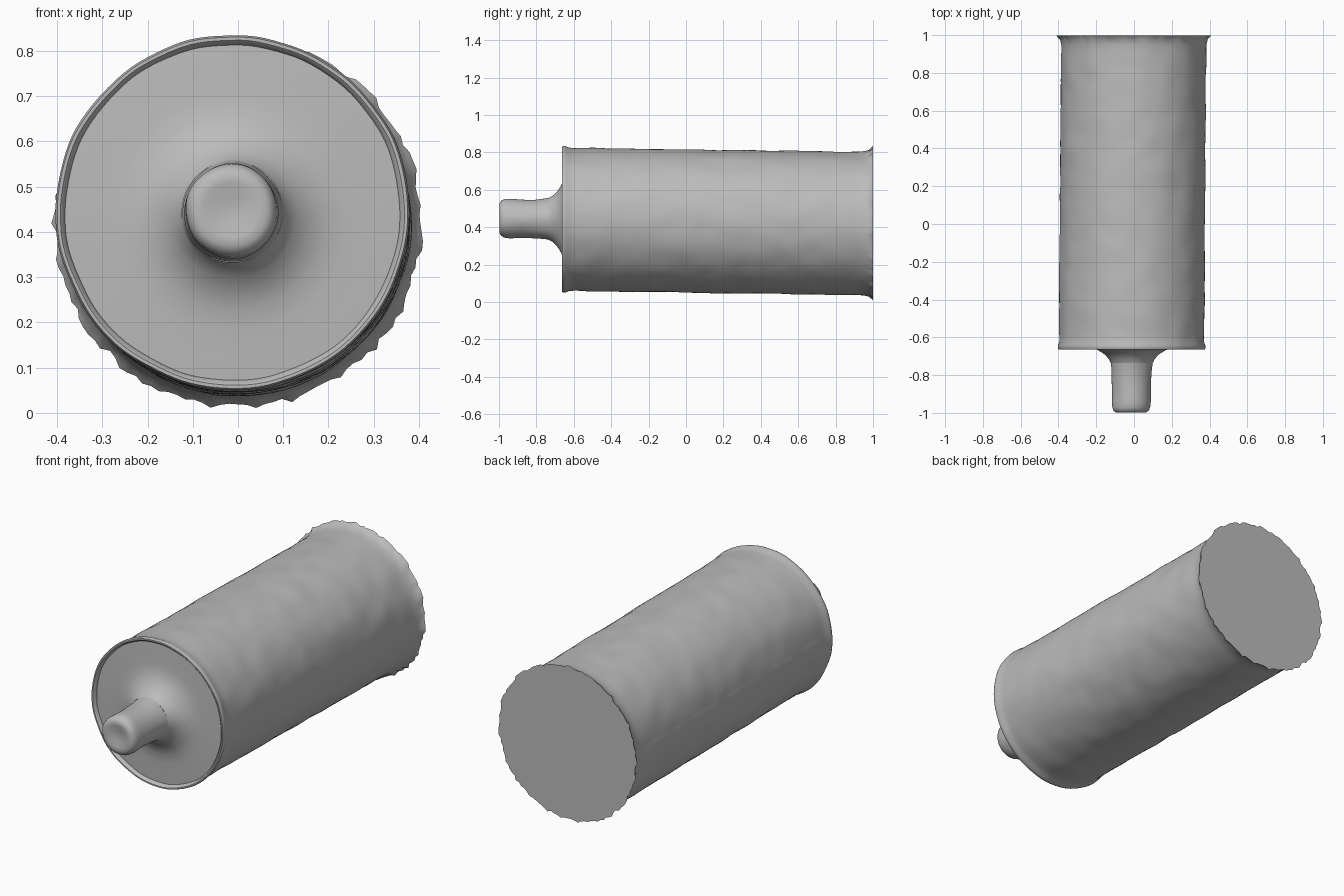
import bpy, bmesh, math, random
from mathutils import Vector, noise

random.seed(4)
cube = bpy.data.objects.get("Cube")
if cube:
    bpy.data.objects.remove(cube, do_unlink=True)

grey = bpy.data.materials.new("plain grey")
grey.use_nodes = True
COLOUR = (0.5, 0.5, 0.5, 1)
grey.diffuse_color = COLOUR
grey.node_tree.nodes["Principled BSDF"].inputs["Base Color"].default_value = COLOUR


def axis_at(y):
    """Centre line of the can, leaning slightly along its length."""
    t = (y + 0.66) / 1.66
    return Vector((-0.012 + 0.012 * t, y, 0.443 - 0.024 * t))


def lathe(name, profile, segs, rough, close_start=False, close_end=False, shape=None, angle=40):
    """Loft rings given as (y, radius) along the leaning axis."""
    bm = bmesh.new()
    rings = []
    for y, r in profile:
        ring = []
        for i in range(segs):
            a = math.tau * i / segs
            d = Vector((math.cos(a), 0, math.sin(a)))
            p = axis_at(y) + d * r
            bump = rough * noise.noise(p * 9)
            if shape:
                bump += shape(y, a)
            ring.append(bm.verts.new(p + d * bump))
        rings.append(ring)
    for lo, hi in zip(rings, rings[1:]):
        for i in range(segs):
            j = (i + 1) % segs
            bm.faces.new((lo[i], lo[j], hi[j], hi[i]))
    if close_start:
        bm.faces.new(rings[0])
    if close_end:
        bm.faces.new(rings[-1])
    bmesh.ops.recalc_face_normals(bm, faces=bm.faces[:])
    mesh = bpy.data.meshes.new(name)
    bm.to_mesh(mesh)
    bm.free()
    mesh.materials.append(grey)
    obj = bpy.data.objects.new(name, mesh)
    bpy.context.collection.objects.link(obj)
    bpy.ops.object.select_all(action='DESELECT')
    obj.select_set(True)
    bpy.context.view_layer.objects.active = obj
    bpy.ops.object.shade_smooth_by_angle(angle=math.radians(angle))
    return obj


SEGS = 128
ragged = [random.uniform(-0.007, 0.007) for _ in range(SEGS)]


def wall_shape(y, a):
    """Worn double seam on the side and a ragged edge on the back rim."""
    off = 0
    if -0.6 < y < 0.9:
        for seam in (math.pi - 0.03, math.pi + 0.09):
            wear = 0.5 + 0.5 * noise.noise(Vector((y * 14, seam * 9, 0)))
            off += 0.008 * wear * math.exp(-((a - seam) / 0.035) ** 2)
    if y > 0.98:
        off += ragged[round(a / math.tau * SEGS) % SEGS]
    return off


# Can wall with a rolled front rim and flared back rim, closed at the back
wall = [(-0.645, 0.370), (-0.657, 0.373), (-0.664, 0.380), (-0.664, 0.387),
        (-0.655, 0.391), (-0.642, 0.390), (-0.625, 0.384)]
wall += [(-0.6 + 1.52 * i / 60, 0.383) for i in range(61)]
wall += [(0.95, 0.385), (0.975, 0.391), (0.99, 0.400), (0.999, 0.407)]
lathe("can_body", wall, SEGS, 0.004, close_end=True, shape=wall_shape)

# Recessed front lid rising into the neck flare
lid = [(-0.645, 0.371), (-0.648, 0.32), (-0.650, 0.26), (-0.655, 0.215),
       (-0.668, 0.180), (-0.690, 0.145), (-0.715, 0.122), (-0.735, 0.112)]
lathe("front_lid", lid, 96, 0.004)

# Stubby nozzle with a rounded, slightly dished tip
nozzle = [(-0.735, 0.112), (-0.77, 0.106), (-0.82, 0.103), (-0.88, 0.102),
          (-0.94, 0.103), (-0.97, 0.101), (-0.988, 0.094), (-0.998, 0.080),
          (-0.997, 0.060), (-0.990, 0.030), (-0.988, 0.008)]
lathe("nozzle", nozzle, 64, 0.008, close_end=True, angle=60)
